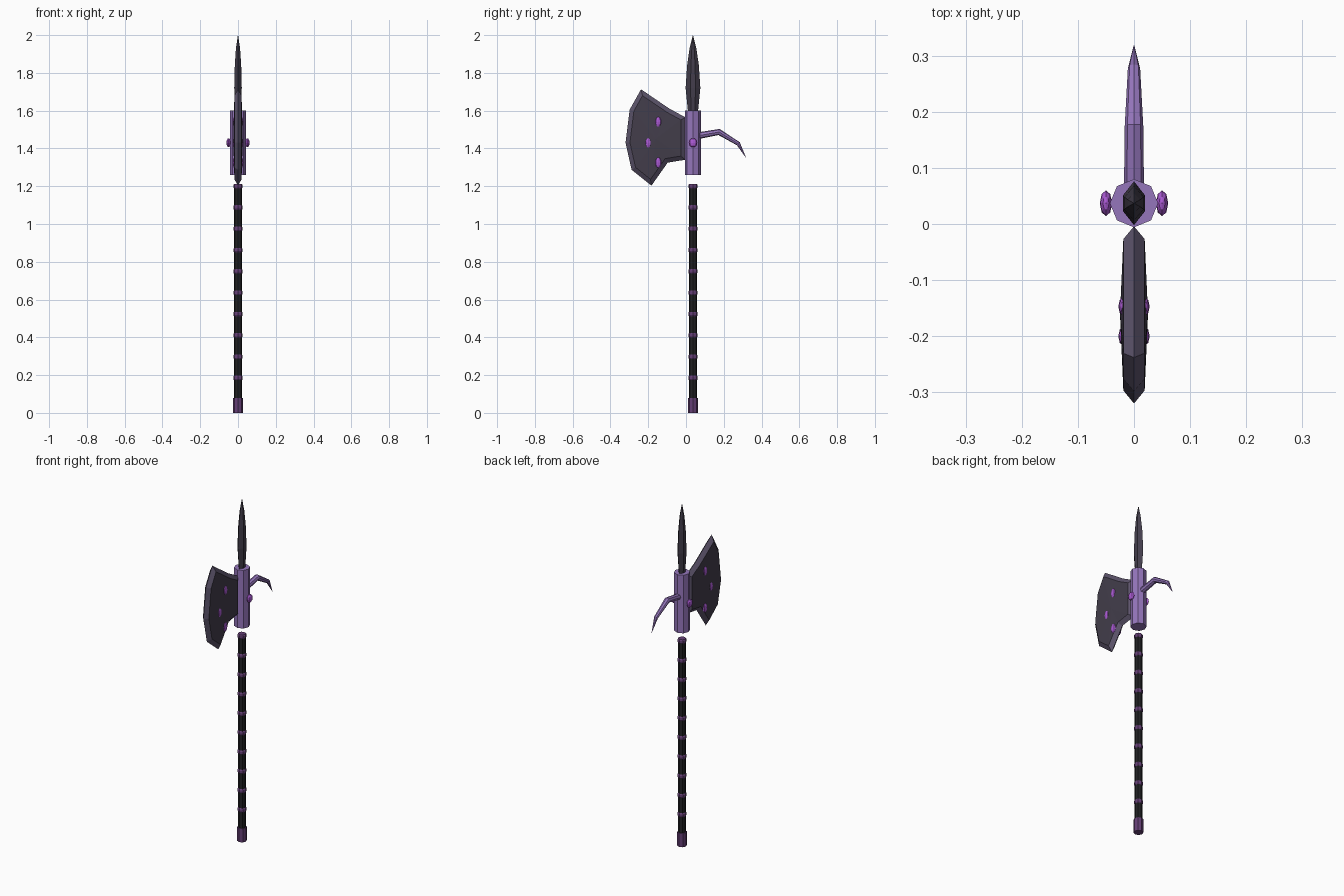
import bpy, bmesh
from math import cos, sin, tau
from mathutils import Vector

if "Cube" in bpy.data.objects:
    bpy.data.objects.remove(bpy.data.objects["Cube"])

CY = 0.037  # y of the pole axis


def material(name, *rgb):
    m = bpy.data.materials.new(name)
    m.diffuse_color = (*rgb, 1)
    m.use_nodes = True
    m.node_tree.nodes["Principled BSDF"].inputs["Base Color"].default_value = m.diffuse_color
    return m


BLACK = material("black_grip", 0.015, 0.015, 0.017)
DARK = material("dark_steel", 0.055, 0.047, 0.07)
EDGE = material("edge_steel", 0.11, 0.09, 0.15)
VIOLET = material("violet_metal", 0.3, 0.18, 0.5)
PLUM = material("plum_metal", 0.13, 0.05, 0.18)
GEM = material("gem", 0.4, 0.1, 0.65)


def add_object(name, bm, *mats):
    bmesh.ops.recalc_face_normals(bm, faces=bm.faces)
    me = bpy.data.meshes.new(name)
    bm.to_mesh(me)
    bm.free()
    for m in mats:
        me.materials.append(m)
    ob = bpy.data.objects.new(name, me)
    bpy.context.collection.objects.link(ob)
    return ob


def loft(name, rings, mat):
    """Skin a list of equal-length point rings and cap both ends."""
    bm = bmesh.new()
    loops = [[bm.verts.new(p) for p in r] for r in rings]
    n = len(loops[0])
    for a, b in zip(loops, loops[1:]):
        for i in range(n):
            j = (i + 1) % n
            bm.faces.new((a[i], a[j], b[j], b[i]))
    bm.faces.new(loops[0])
    bm.faces.new(loops[-1])
    bmesh.ops.remove_doubles(bm, verts=bm.verts, dist=0.0001)
    return add_object(name, bm, mat)


def octagon(r, z):
    return [(r * cos(tau * i / 8), CY + r * sin(tau * i / 8), z) for i in range(8)]


def turned(name, profile, mat):
    return loft(name, [octagon(r, z) for r, z in profile], mat)


def gem(name, loc, size):
    bm = bmesh.new()
    bmesh.ops.create_uvsphere(bm, u_segments=8, v_segments=6, radius=1)
    for v in bm.verts:
        v.co = Vector(loc) + Vector(a * b for a, b in zip(v.co, size))
    add_object(name, bm, GEM)


# Pole: grip, evenly spaced rings, pommel
turned("grip", [(0.021, 0.07), (0.021, 1.205)], BLACK)
for i in range(10):
    z = 0.185 + i * 0.1128
    turned(f"grip_ring_{i}", [(0.021, z - 0.012), (0.025, z - 0.006),
                              (0.025, z + 0.006), (0.021, z + 0.012)], PLUM)
turned("pommel", [(0.026, 0), (0.026, 0.08)], PLUM)

# Head socket, floating just above the grip
turned("socket", [(0.043, 1.26), (0.043, 1.60)], VIOLET)


# Top spike: flattened hexagonal sections
def spike_ring(w, d, z):
    return [(0, CY + d, z), (w, CY + d * .35, z), (w, CY - d * .35, z),
            (0, CY - d, z), (-w, CY - d * .35, z), (-w, CY + d * .35, z)]


loft("top_spike", [spike_ring(*s) for s in (
    (.014, .026, 1.59), (.02, .039, 1.72), (.017, .031, 1.84),
    (.011, .018, 1.93), (.0005, .0005, 2.0))], DARK)

# Rear hook: tapering octagon swept along a bent path
path = [(.05, 1.465), (.175, 1.487), (.277, 1.425), (.318, 1.35)]
sizes = [.018, .0165, .011, .0006]
rings = []
for i, ((y, z), r) in enumerate(zip(path, sizes)):
    a, b = path[max(i - 1, 0)], path[min(i + 1, 3)]
    t = Vector((b[0] - a[0], b[1] - a[1])).normalized()
    rings.append([(r * cos(tau * k / 8), y - t.y * r * sin(tau * k / 8),
                   z + t.x * r * sin(tau * k / 8)) for k in range(8)])
loft("rear_hook", rings, VIOLET)

# Axe blade: sharp outline in the centre plane, bevelled out and mirrored
outline = [(-.238, 1.713), (-.298, 1.606), (-.32, 1.43), (-.288, 1.287),
           (-.183, 1.203), (-.097, 1.325), (-.004, 1.34), (-.004, 1.565),
           (-.09, 1.612)]
bm = bmesh.new()
rim = [bm.verts.new((0, y, z)) for y, z in outline]
face = bm.faces.new(rim)
bm.normal_update()
rim_faces = bmesh.ops.inset_individual(bm, faces=[face], thickness=0.023,
                                       use_even_offset=True)["faces"]
for f in rim_faces:
    f.material_index = 1
for v in face.verts:
    v.co.x = 0.019
hub = bmesh.ops.poke(bm, faces=[face])["verts"][0]
hub.co = (0.025, -0.16, 1.45)
blade = add_object("axe_blade", bm, DARK, EDGE)
# face normals must point outward on the +x half before mirroring
if sum(p.normal.x for p in blade.data.polygons) < 0:
    blade.data.flip_normals()
mirror = blade.modifiers.new("mirror", 'MIRROR')
mirror.use_axis[0] = True

# Gems on both sides of blade and socket
for s, side in ((1, "right"), (-1, "left")):
    for i, (y, z) in enumerate([(-.147, 1.54), (-.2, 1.43), (-.147, 1.325)]):
        gem(f"blade_gem_{side}_{i}", (s * .019, y, z), (.009, .017, .028))
    gem(f"socket_gem_{side}", (s * .05, CY, 1.43), (.011, .023, .024))
